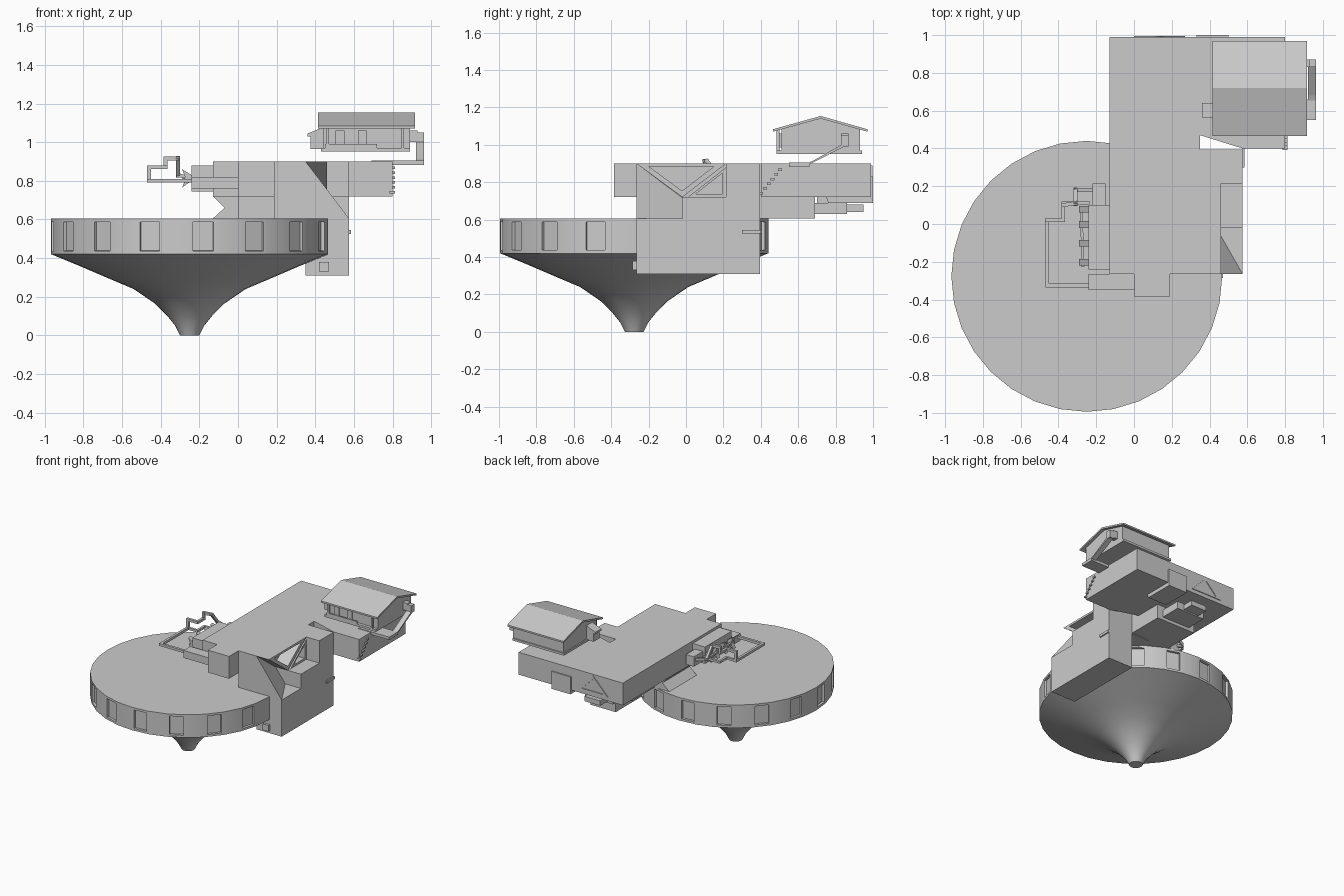
import bpy, bmesh, math
from mathutils import Vector

if "Cube" in bpy.data.objects:
    bpy.data.objects.remove(bpy.data.objects["Cube"])


def finish(name, bm, smooth=False):
    bmesh.ops.recalc_face_normals(bm, faces=bm.faces[:])
    me = bpy.data.meshes.new(name)
    bm.to_mesh(me)
    bm.free()
    ob = bpy.data.objects.new(name, me)
    bpy.context.collection.objects.link(ob)
    if smooth:
        bpy.context.view_layer.objects.active = ob
        ob.select_set(True)
        bpy.ops.object.shade_smooth_by_angle(angle=math.radians(30))
        ob.select_set(False)
    return ob


def prism(name, axis, pts, lo, hi):
    """Extrude a 2D profile along an axis: x takes (y,z), y takes (x,z), z takes (x,y)."""
    def at(p, t):
        return {'x': (t, p[0], p[1]), 'y': (p[0], t, p[1]), 'z': (p[0], p[1], t)}[axis]
    bm = bmesh.new()
    a = [bm.verts.new(at(p, lo)) for p in pts]
    b = [bm.verts.new(at(p, hi)) for p in pts]
    bm.faces.new(a)
    bm.faces.new(b)
    for i in range(len(pts)):
        j = (i + 1) % len(pts)
        bm.faces.new((a[i], a[j], b[j], b[i]))
    return finish(name, bm)


def box(name, x0, x1, y0, y1, z0, z1):
    return prism(name, 'z', [(x0, y0), (x1, y0), (x1, y1), (x0, y1)], z0, z1)


def frame(name, axis, outer, k, lo, hi):
    """Triangular ring: outer outline and a copy shrunk towards its middle."""
    c = [sum(p[i] for p in outer) / 3 for i in (0, 1)]
    inner = [tuple(c[i] + (p[i] - c[i]) * k for i in (0, 1)) for p in outer]
    for i in range(3):
        j = (i + 1) % 3
        prism(f"{name}_{i}", axis, [outer[i], outer[j], inner[j], inner[i]], lo, hi)


def pipe(name, pts, w):
    """Square bar along a path."""
    for i, (p, q) in enumerate(zip(pts, pts[1:])):
        p, q = Vector(p), Vector(q)
        d = (q - p).normalized()
        bm = bmesh.new()
        bmesh.ops.create_cube(bm, size=1)
        bmesh.ops.scale(bm, vec=(w, w, (q - p).length + w * .9), verts=bm.verts)
        rot = d.to_track_quat('Z', 'Y').to_matrix()
        bmesh.ops.rotate(bm, matrix=rot, verts=bm.verts)
        bmesh.ops.translate(bm, vec=(p + q) / 2, verts=bm.verts)
        finish(f"{name}_{i}", bm)


# Round saucer: revolved profile with recessed rim windows
CX, CY, N = -.25, -.277, 32
profile = [(.05, 0), (.075, .05), (.115, .1), (.18, .165), (.29, .24),
           (.42, .295), (.56, .355), (.717, .42), (.717, .605)]
bm = bmesh.new()
rings = []
for r, z in profile:
    rings.append([bm.verts.new((CX + r * math.sin(2 * math.pi * i / N),
                                CY - r * math.cos(2 * math.pi * i / N), z)) for i in range(N)])
windows = []
for k in range(len(rings) - 1):
    for i in range(N):
        j = (i + 1) % N
        f = bm.faces.new((rings[k][i], rings[k][j], rings[k + 1][j], rings[k + 1][i]))
        if k == len(rings) - 2 and i % 2 == 0:
            windows.append(f)
bm.faces.new(rings[0][::-1])
bm.faces.new(rings[-1])
bm.normal_update()
bmesh.ops.inset_individual(bm, faces=windows, thickness=.025, depth=0)
bmesh.ops.inset_individual(bm, faces=windows, thickness=.001, depth=-.018)
finish("saucer", bm, True)

# Upper slab with its angled side extension and front bay
prism("upper_slab", 'z', [(-.13, -.265), (.35, -.265), (.35, .47), (.575, .40), (.80, .40),
                          (.80, .99), (-.13, .99)], .72, .90)
box("front_bay", 0, .19, -.385, -.26, .72, .90)

# Supporting core and stepped side tower
box("core_front", .19, .35, -.265, .395, .60, .72)
box("core_back", 0, .35, 0, .69, .605, .72)
prism("core_side", 'y', [(-.13, .605), (0, .605), (0, .72), (-.13, .72), (-.07, .66)], .05, .40)
prism("side_tower", 'x', [(-.265, .31), (.395, .31), (.395, .90), (.215, .90), (.215, .72),
                          (-.02, .72), (-.02, .605), (-.265, .605)], .35, .575)
box("tower_foot", .42, .47, -.285, -.265, .33, .38)
box("tower_peg", .575, .585, .30, .40, .525, .545)

# Sloped corner and triangular skylight
bm = bmesh.new()
v = [bm.verts.new(p) for p in [(.35, -.265, .90), (.575, -.265, .605),
                               (.35, .13, .605), (.35, -.265, .605)]]
for t in [(0, 1, 2), (0, 1, 3), (1, 2, 3), (0, 2, 3)]:
    bm.faces.new([v[i] for i in t])
finish("tower_slope", bm)
frame("skylight", 'x', [(-.265, .90), (.215, .90), (-.02, .72)], .72, .35, .46)
frame("side_brace", 'x', [(.215, .88), (.215, .72), (.01, .72)], .7, .35, .46)

# Back face: triangular window, canopy, hanging boxes
frame("back_window", 'y', [(0, .75), (.27, .75), (.135, .89)], .7, .985, .996)
prism("back_canopy", 'x', [(.985, .83), (1.0, .83), (1.0, .69), (.76, .69), (.75, .72), (.985, .72)],
      .33, .50)
box("hanging_box", .05, .30, .69, .86, .63, .69)
box("hanging_box_end", .10, .24, .86, .95, .64, .68)
box("hanging_box_mount", .08, .26, .70, .82, .68, .73)

# Small stair teeth on the extension
for i in range(6):
    box(f"stair_{i}", .785, .812, .392 + .02 * i, .412 + .02 * i, .735 + .025 * i, .748 + .025 * i)

# Floating gabled house
prism("house_walls", 'x', [(.51, .965), (.93, .965), (.93, 1.09), (.72, 1.14), (.51, 1.09)], .44, .89)
prism("house_roof", 'x', [(.465, 1.07), (.72, 1.14), (.97, 1.07), (.97, 1.083), (.72, 1.154),
                          (.465, 1.083)], .415, .915)
box("house_floor", .43, .89, .485, .94, .952, .97)
box("porch_rail", .45, .72, .485, .495, .97, .99)
for x in (.455, .845):
    box("porch_post", x, x + .015, .485, .50, .97, 1.08)
for x in (.505, .62):
    box("house_door", x, x + .045, .50, .512, .985, 1.06)
prism("house_shed", 'y', [(.375, .965), (.45, .965), (.45, 1.08), (.36, 1.045), (.36, 1.03),
                          (.375, 1.03)], .565, .64)

# Chute from the house back to the slab
prism("chute", 'x', [(.55, .905), (.55, .89), (.60, .885), (.64, .885), (.845, .99), (.87, .99),
                     (.87, 1.05), (.83, 1.05), (.83, 1.0), (.68, .915), (.655, .905)], .92, .963)
box("chute_bar", .69, .963, .55, .66, .882, .905)
box("chute_neck", .88, .93, .83, .87, 1.0, 1.06)

# Left-hand machinery boxes
box("machine_box", -.24, -.13, -.24, .10, .745, .88)
box("machine_tray", -.24, 0, -.35, -.265, .76, .82)
box("machine_arm", -.22, -.15, .10, .215, .76, .84)
for i, y in enumerate((-.22, -.12, -.02, .06)):
    prism(f"machine_fin_{i}", 'y', [(-.24, .80), (-.29, .765), (-.27, .81), (-.29, .86), (-.24, .83)],
          y, y + .035)
pipe("fin_rod", [(-.27, -.22, .81), (-.28, .09, .81)], .014)

# Bent rail loop
pipe("rail", [(-.24, -.325, .80), (-.46, -.325, .80), (-.46, .02, .80), (-.46, .02, .87),
              (-.375, .02, .87), (-.375, .10, .87), (-.375, .10, .915), (-.31, .11, .915),
              (-.31, .18, .83), (-.20, .18, .80)], .02)
pipe("rail_lower", [(-.46, .02, .80), (-.375, .02, .80), (-.375, .11, .80), (-.24, .11, .80)], .018)
